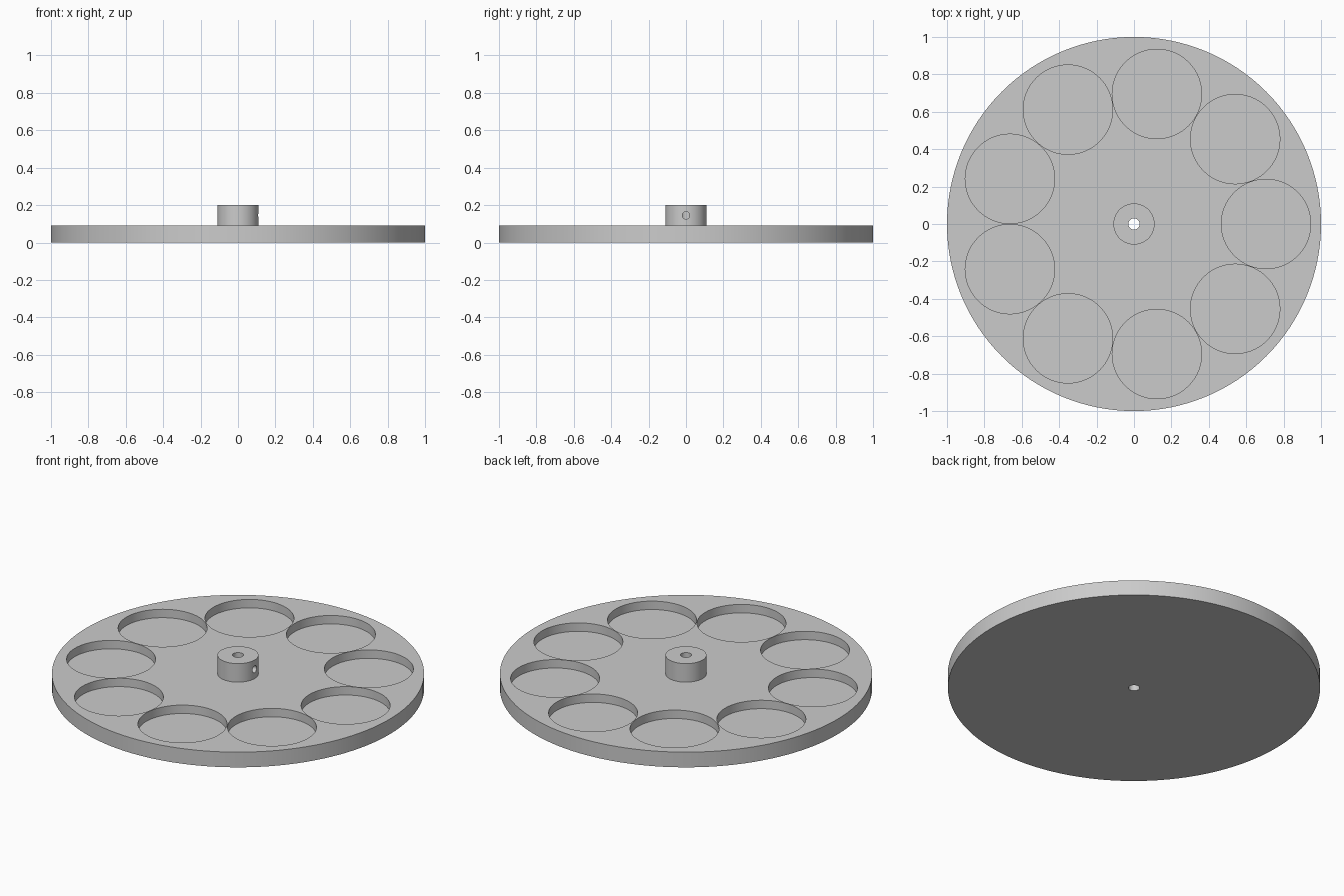
import bpy
import bmesh
from math import cos, sin, pi, radians
from mathutils import Matrix

default = bpy.data.objects.get("Cube")
if default:
    bpy.data.objects.remove(default, do_unlink=True)

PLATE_TOP, HUB_TOP = 0.09, 0.2
POCKET_FLOOR = 0.04
POCKETS = 9

grey = bpy.data.materials.new("plain grey")
grey.use_nodes = True
colour = (0.6, 0.6, 0.6, 1)
grey.diffuse_color = colour
grey.node_tree.nodes["Principled BSDF"].inputs["Base Color"].default_value = colour


def cylinder(bm, radius, low, high, segments, place=Matrix()):
    """Add a capped cylinder between two heights on its own axis."""
    bmesh.ops.create_cone(
        bm, cap_ends=True, segments=segments, radius1=radius, radius2=radius,
        depth=high - low,
        matrix=place @ Matrix.Translation((0, 0, (low + high) / 2)))


def new_object(name, bm):
    mesh = bpy.data.meshes.new(name)
    bm.to_mesh(mesh)
    bm.free()
    mesh.materials.append(grey)
    obj = bpy.data.objects.new(name, mesh)
    bpy.context.collection.objects.link(obj)
    return obj


def cut(obj, cutter):
    """Subtract the cutter, then throw it away."""
    mod = obj.modifiers.new("cut", 'BOOLEAN')
    mod.operation = 'DIFFERENCE'
    mod.solver = 'EXACT'
    mod.object = cutter
    bpy.ops.object.select_all(action='DESELECT')
    bpy.context.view_layer.objects.active = obj
    obj.select_set(True)
    bpy.ops.object.modifier_apply(modifier=mod.name)
    bpy.data.objects.remove(cutter, do_unlink=True)


def smooth(obj):
    bpy.ops.object.select_all(action='DESELECT')
    bpy.context.view_layer.objects.active = obj
    obj.select_set(True)
    bpy.ops.object.shade_smooth_by_angle(angle=radians(30))


# Round plate
bm = bmesh.new()
cylinder(bm, 1, 0, PLATE_TOP, 128)
plate = new_object("plate", bm)

# Ring of shallow round pockets and the centre bore
bm = bmesh.new()
for i in range(POCKETS):
    a = 2 * pi * i / POCKETS
    place = Matrix.Translation((0.706 * cos(a), 0.706 * sin(a), 0))
    cylinder(bm, 0.239, POCKET_FLOOR, 0.3, 72, place)
cylinder(bm, 0.03, -0.1, 0.3, 32)
cut(plate, new_object("plate_cutter", bm))
smooth(plate)

# Centre hub with its bore
bm = bmesh.new()
cylinder(bm, 0.11, PLATE_TOP, HUB_TOP, 64)
hub = new_object("hub", bm)
bm = bmesh.new()
cylinder(bm, 0.03, -0.1, 0.3, 32)
cut(hub, new_object("bore_cutter", bm))

# Set screw hole from the left side into the bore
bm = bmesh.new()
sideways = Matrix.Translation((0, 0, 0.145)) @ Matrix.Rotation(pi / 2, 4, 'Y')
cylinder(bm, 0.02, 0, 0.2, 24, sideways)
cut(hub, new_object("screw_hole_cutter", bm))
smooth(hub)
